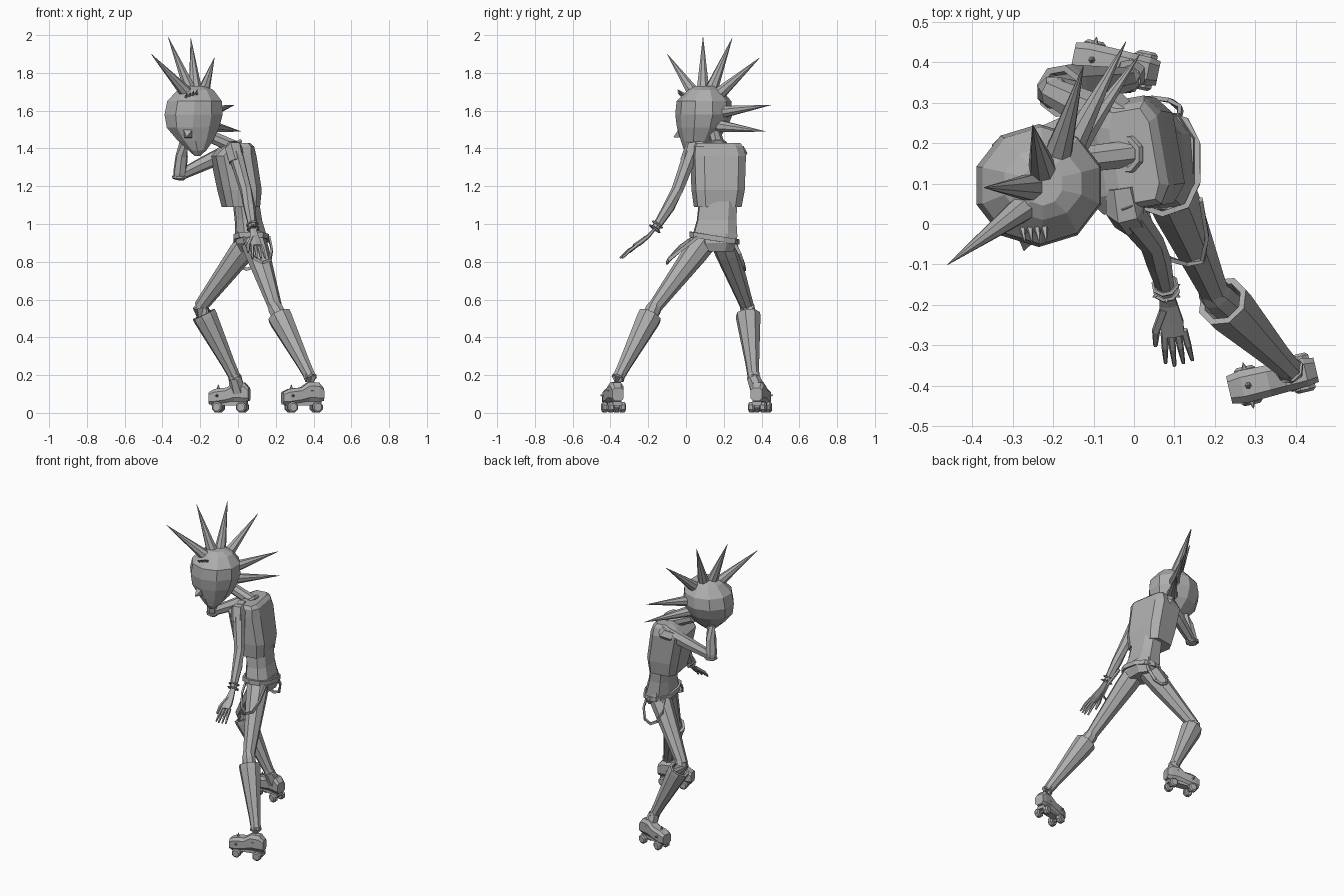
import bpy, bmesh, math
from mathutils import Vector as V

if "Cube" in bpy.data.objects:
    bpy.data.objects.remove(bpy.data.objects["Cube"], do_unlink=True)

grey = bpy.data.materials.new("plain grey")
grey.use_nodes = True
grey.diffuse_color = (0.42, 0.42, 0.42, 1)
grey.node_tree.nodes["Principled BSDF"].inputs["Base Color"].default_value = (0.42, 0.42, 0.42, 1)


def skin(name, rings, closed=False):
    """Bridge a list of vertex rings into one flat-shaded mesh."""
    bm = bmesh.new()
    loops = [[bm.verts.new(p) for p in ring] for ring in rings]
    n = len(loops[0])
    pairs = list(zip(loops, loops[1:])) + ([(loops[-1], loops[0])] if closed else [])
    for a, b in pairs:
        for i in range(n):
            j = (i + 1) % n
            bm.faces.new((a[i], a[j], b[j], b[i]))
    if not closed:
        bm.faces.new(loops[0])
        bm.faces.new(loops[-1])
    bmesh.ops.recalc_face_normals(bm, faces=bm.faces)
    mesh = bpy.data.meshes.new(name)
    bm.to_mesh(mesh)
    bm.free()
    mesh.materials.append(grey)
    ob = bpy.data.objects.new(name, mesh)
    bpy.context.collection.objects.link(ob)
    return ob


def ring(c, u, v, n, power=1.0, turn=0.5):
    pts = []
    for i in range(n):
        a = 2 * math.pi * (i + turn) / n
        f = lambda s: math.copysign(abs(s) ** power, s)
        pts.append(V(c) + u * f(math.cos(a)) + v * f(math.sin(a)))
    return pts


def frame(axis, hint=(0, 0, 1)):
    d = V(axis).normalized()
    h = V(hint)
    if abs(d.dot(h)) > 0.97:
        h = V((0, 1, 0))
    u = (h - d * h.dot(d)).normalized()
    return u, d.cross(u)


def stack(name, levels, n=8, power=1.0, yaw=0.0):
    """Horizontal cross-sections: x, y, z, half width, half depth."""
    u, v = V((math.cos(yaw), math.sin(yaw), 0)), V((-math.sin(yaw), math.cos(yaw), 0))
    return skin(name, [ring((x, y, z), u * a, v * b, n, power) for x, y, z, a, b in levels])


def tube(name, a, b, profile, n=8):
    """Straight part from a to b; profile holds (fraction, radius)."""
    a, b = V(a), V(b)
    u, v = frame(b - a)
    return skin(name, [ring(a.lerp(b, t), u * r, v * r, n) for t, r in profile])


def limb(name, pts, radii, n=7, closed=False, flat=1.0, hint=(0, 0, 1)):
    """Bent part following points, optionally flattened or closed."""
    pts = [V(p) for p in pts]
    k, rings = len(pts), []
    for i, p in enumerate(pts):
        if closed:
            d = pts[(i + 1) % k] - pts[i - 1]
        else:
            d = pts[min(i + 1, k - 1)] - pts[max(i - 1, 0)]
        u, v = frame(d, hint)
        r = radii[i] if isinstance(radii, (list, tuple)) else radii
        rings.append(ring(p, u * r, v * r * flat, n))
    return skin(name, rings, closed)


def hoop(name, c, axis, radius, thick, n=8):
    u, v = frame(axis)
    return limb(name, ring(c, u * radius, v * radius, n), thick, 5, True, hint=V(axis).normalized())


def spike(name, base, tip, r, n=8):
    return tube(name, base, tip, [(0, r), (1, 0.001)], n)


# Head: round skull narrowing to a pointed chin
stack("head", [(-.225, .10, 1.73, .05, .055), (-.225, .10, 1.71, .10, .09),
               (-.23, .095, 1.65, .152, .145), (-.235, .095, 1.58, .162, .152),
               (-.238, .085, 1.51, .146, .133), (-.225, .068, 1.44, .098, .095),
               (-.215, .045, 1.39, .05, .055), (-.215, .035, 1.36, .015, .02)], 10)
spike("nose", (-.263, -.025, 1.478), (-.272, -.066, 1.46), .034, 4)
for i in range(4):
    x = -.275 + .018 * i
    spike("brow_spike", (x, -.01, 1.67 + .006 * i), (x + .005, -.045, 1.695 + .006 * i), .009, 5)

# Crest of hair spikes running over the skull
crest = [((-.26, .05, 1.68), (-.46, -.10, 1.90)), ((-.25, .09, 1.70), (-.37, .09, 1.99)),
         ((-.225, .13, 1.70), (-.25, .245, 1.985)), ((-.19, .165, 1.68), (-.125, .39, 1.88)),
         ((-.165, .17, 1.59), (-.02, .45, 1.63)), ((-.165, .16, 1.52), (.015, .42, 1.49))]
for base, tip in crest:
    spike("hair_spike", base, tip, .037)

# Trunk: neck, collar, boxy jacket, waist, shorts and belt
tube("neck", (.0, .175, 1.40), (-.16, .155, 1.47), [(0, .036), (1, .034)])
hoop("collar", (-.02, .172, 1.42), (-.6, 0, 1), .04, .011)
stack("jacket", [(.015, .168, 1.09, .093, .122), (.008, .17, 1.18, .108, .136),
                 (-.025, .17, 1.36, .113, .142), (-.005, .168, 1.41, .08, .133),
                 (.0, .168, 1.43, .052, .118)], 8, .45, .17)
stack("waist", [(.042, .17, 1.12, .07, .105), (.055, .162, 1.02, .072, .108),
                (.07, .152, .93, .084, .124)], 8, .7, .08)
stack("shorts", [(.07, .152, .95, .082, .122), (.072, .16, .90, .088, .122),
                 (.075, .165, .855, .065, .09)], 8, .8)
belt = ring((.07, .15, .925), V((.09, 0, 0)), V((0, .125, -.02)), 10, .8)
limb("belt", belt, .02, 4, True, .5)

# Slack straps hanging from both hips
limb("left_strap", [(.165, .06, .93), (.18, -.03, .86), (.17, -.09, .81), (.13, -.10, .795),
                    (.085, -.085, .82), (.05, -.03, .88), (.03, .04, .93)], .012, 4, flat=.6)
limb("right_strap", [(.11, .25, .91), (.115, .285, .84), (.09, .305, .775), (.045, .312, .76),
                     (.0, .305, .785), (-.025, .285, .84), (-.01, .24, .91)], .012, 4, flat=.6)

# Left arm hanging forward with an open hand
limb("left_arm", [(-.025, .06, 1.42), (-.012, .025, 1.37), (.042, -.045, 1.18),
                  (.06, -.09, 1.09), (.078, -.16, .98)], [.03, .04, .032, .032, .022])
limb("left_shoulder", [(-.03, .09, 1.405), (-.022, .035, 1.40), (-.01, .01, 1.33)], [.04, .048, .042], 6)
wrist = V((.08, -.165, .975))
for i in range(2):
    hoop("bracelet", wrist + V((-.003, .014, .022)) * i, (.1, -.5, -.7), .029, .006)
for p in ring(wrist, V((.028, 0, 0)), V((0, .022, -.016)), 6):
    spike("bracelet_spike", p, p + (p - wrist) * .4, .007, 5)
limb("left_palm", [(.08, -.165, .975), (.085, -.20, .935), (.093, -.245, .90), (.098, -.275, .882)],
     [.018, .026, .034, .03], 6, flat=.42, hint=(1, 0, 0))
for i in range(4):
    root = V((.075 + .016 * i, -.268 + .002 * i, .885))
    tip = V((.078 + .022 * i, -.35 + .007 * abs(i - 1), .82))
    limb("left_finger", [root, root.lerp(tip, .5) + V((0, 0, .006)), tip], [.01, .009, .005], 5)
limb("left_thumb", [(.075, -.21, .93), (.054, -.265, .885), (.053, -.30, .85)], [.012, .011, .006], 5)

# Right arm bent up towards the jaw
limb("right_shoulder", [(-.01, .25, 1.40), (-.04, .28, 1.375), (-.09, .265, 1.36)], [.038, .046, .04], 6)
limb("right_upper_arm", [(-.04, .27, 1.39), (-.16, .23, 1.33), (-.295, .18, 1.265)], [.043, .04, .03])
limb("right_forearm", [(-.312, .18, 1.235), (-.308, .175, 1.27), (-.298, .16, 1.36), (-.285, .14, 1.44)],
     [.03, .036, .033, .024])
hoop("elbow_band", (-.311, .18, 1.248), (0, -.1, 1), .035, .008)
limb("right_palm", [(-.28, .14, 1.43), (-.27, .12, 1.47), (-.26, .10, 1.50)], [.024, .034, .03], 6,
     flat=.5, hint=(1, 0, 0))


def leg(side, hip, knee, ankle, heel, toe):
    """Thigh, flared boot and roller skate of one leg."""
    hip, knee, ankle, heel, toe = map(V, (hip, knee, ankle, heel, toe))
    tube(side + "_thigh", hip, knee, [(0, .068), (.15, .066), (.6, .05), (1, .036)])
    limb(side + "_knee", [knee.lerp(hip, .06), knee, knee.lerp(ankle, .16)], [.036, .042, .042], 8)
    tube(side + "_boot_shaft", knee, ankle,
         [(.2, .04), (.1, .05), (.1, .066), (.16, .066), (.8, .037), (1, .031)])
    hoop(side + "_ankle_strap", ankle, ankle - knee, .031, .006)
    # Boot foot
    d = (toe - heel).normalized()
    w = V((0, 0, 1)).cross(d)
    up = V((0, 0, 1))
    length = (toe - heel).length
    sections = [(0, .098, .032, .036), (.12, .11, .037, .054), (.36, .112, .039, .054),
                (.55, .094, .041, .042), (.85, .085, .043, .044), (1, .078, .036, .034)]
    skin(side + "_foot", [ring(heel + d * length * t + up * z, w * a, up * b, 8, .6)
                          for t, z, a, b in sections])
    limb(side + "_ankle", [ankle.lerp(knee, .05), ankle, heel + d * .06 + up * .11], [.032, .036, .042])
    # Sole plate, axles and four wheels
    skin(side + "_sole", [ring(heel + d * length * t + up * .05, w * .035, up * .014, 4)
                          for t in (.06, .94)])
    for t in (.17, .78):
        c = heel + d * length * t + up * .03
        tube(side + "_axle", c - w * .04, c + w * .04, [(0, .009), (1, .009)], 6)
        for s in (-1, 1):
            tube(side + "_wheel", c + w * s * .015, c + w * s * .048,
                 [(0, .023), (.2, .029), (.8, .029), (1, .021)], 8)
    # Studs on the toe
    c = heel + d * length * .78 + up * .09
    for out, reach in ((up, .034), (w, .036), (-w, .036)):
        spike(side + "_toe_stud", c + out * reach, c + out * (reach + .022) + up * .005, .01, 6)


leg("left", (.085, .09, .90), (.2, -.172, .55), (.385, -.36, .185), (.45, -.36, 0), (.235, -.41, 0))
leg("right", (.055, .20, .90), (-.2, .325, .56), (-.015, .358, .185), (.06, .372, 0), (-.15, .415, 0))
